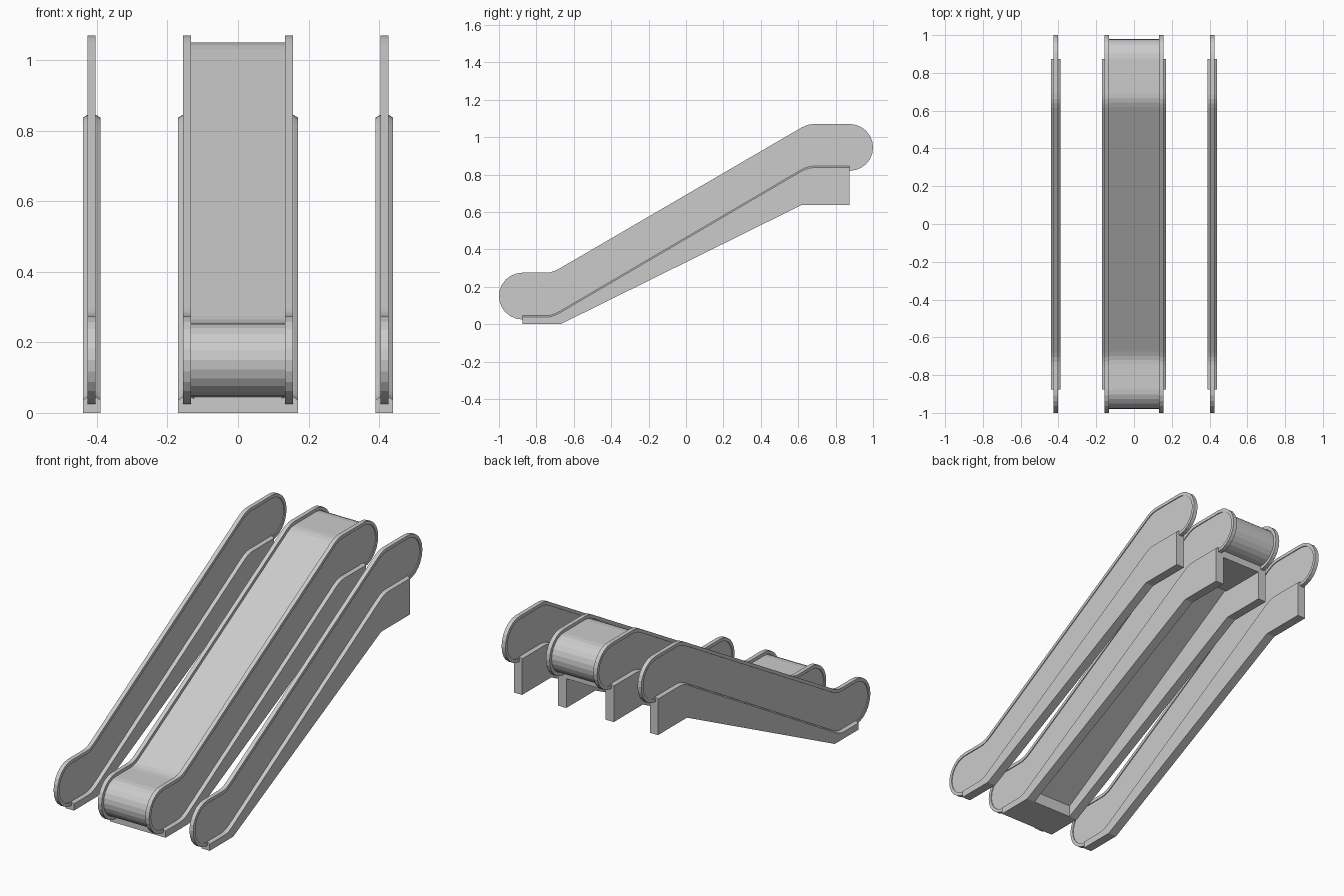
import bpy, bmesh
from math import sin, cos, pi

if "Cube" in bpy.data.objects:
    bpy.data.objects.remove(bpy.data.objects["Cube"])

LOW = (-0.875, 0.15)     # centre of lower rounded end (y, z)
HIGH = (0.875, 0.945)    # centre of upper rounded end
BEND_LOW, BEND_HIGH = -0.715, 0.65


def loft(name, layers):
    """Join matching (x, [(y, z)...]) outlines into one closed solid."""
    bm = bmesh.new()
    rings = [[bm.verts.new((x, y, z)) for y, z in pts] for x, pts in layers]
    n = len(rings[0])
    for a, b in zip(rings, rings[1:]):
        for i in range(n):
            j = (i + 1) % n
            bm.faces.new((a[i], a[j], b[j], b[i]))
    bm.faces.new(rings[0])
    bm.faces.new(rings[-1])
    bmesh.ops.recalc_face_normals(bm, faces=bm.faces)
    mesh = bpy.data.meshes.new(name)
    bm.to_mesh(mesh)
    bm.free()
    obj = bpy.data.objects.new(name, mesh)
    bpy.context.collection.objects.link(obj)
    return obj


def prism(name, pts, x0, x1):
    return loft(name, [(x0, pts), (x1, pts)])


def soft_bends(z_low, z_high, shift=0.0, size=0.035, steps=3):
    """Two softened corners where the slope meets the level ends."""
    yl, yh = BEND_LOW + shift, BEND_HIGH + shift
    m = (z_high - z_low) / (yh - yl)
    corners = [((yl - size, z_low), (yl, z_low), (yl + size, z_low + m * size)),
               ((yh - size, z_high - m * size), (yh, z_high), (yh + size, z_high))]
    pts = []
    for a, b, c in corners:
        for i in range(steps + 1):
            t = i / steps
            pts.append(tuple((1 - t) ** 2 * p + 2 * t * (1 - t) * q + t * t * r
                             for p, q, r in zip(a, b, c)))
    return pts


def over_path(r, seg=12):
    """Path from under the low end, over the top, to under the high end."""
    low = [(LOW[0] - r * sin(pi * i / seg), LOW[1] - r * cos(pi * i / seg))
           for i in range(seg + 1)]
    high = [(HIGH[0] + r * sin(pi * i / seg), HIGH[1] + r * cos(pi * i / seg))
            for i in range(seg + 1)]
    return low + soft_bends(LOW[1] + r, HIGH[1] + r, (0.125 - r) * 0.27) + high


def skirt_outline(drop):
    top = soft_bends(0.045 - drop, 0.845 - drop)
    return ([(-0.875, 0.0), (-0.875, 0.045 - drop)] + top +
            [(0.873, 0.845 - drop), (0.873, 0.638), (0.62, 0.638), (-0.67, 0.0)])


# Shared side outlines
rail = over_path(0.125) + over_path(0.107)[::-1]
under = soft_bends(0.043, 0.84)
panel = over_path(0.107) + under[::-1]

# Four balustrades: skirt, panel and handrail
for name, x in (("outer_left", -0.415), ("inner_left", -0.145),
                ("inner_right", 0.145), ("outer_right", 0.415)):
    full, low = skirt_outline(0), skirt_outline(0.008)
    loft(name + "_skirt", [(x - 0.025, low), (x - 0.012, full),
                           (x + 0.012, full), (x + 0.025, low)])
    prism(name + "_panel", panel, x - 0.007, x + 0.007)
    prism(name + "_handrail", rail, x - 0.0115, x + 0.0115)

# Central deck wrapping round both ends between the inner balustrades
prism("central_deck", over_path(0.105) + under[::-1], -0.142, 0.142)

# Cross pieces joining the inner skirts at each end
prism("lower_cross_plate", [(-0.875, 0), (-0.67, 0), (-0.67, 0.065),
                            (-0.715, 0.045), (-0.875, 0.045)], -0.125, 0.125)
prism("upper_cross_plate", [(0.61, 0.80), (0.873, 0.80), (0.873, 0.845),
                            (0.66, 0.845)], -0.125, 0.125)
